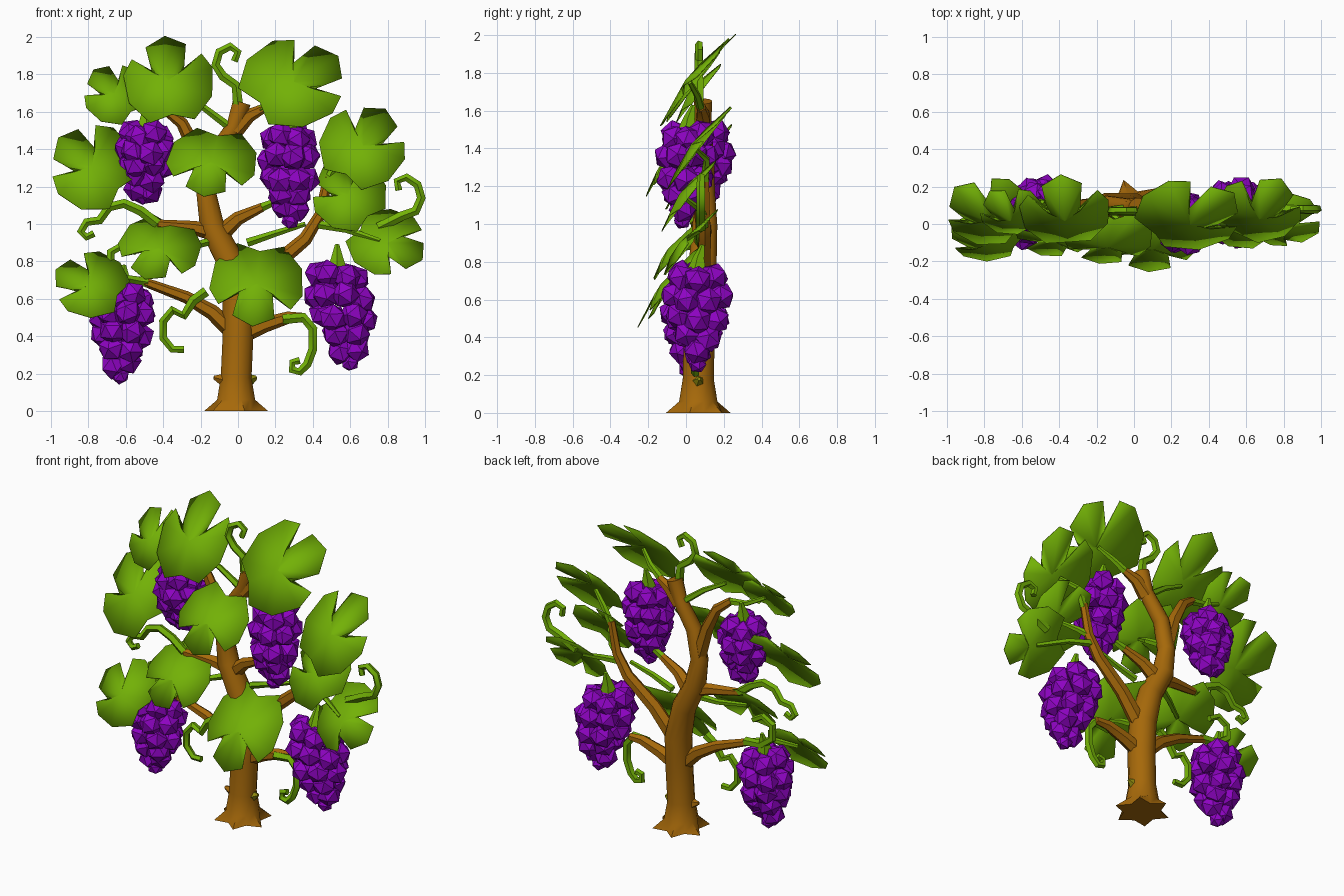
import bpy, bmesh, math, random
from mathutils import Vector, Matrix, Euler

random.seed(4)

def material(name, col):
    m = bpy.data.materials.new(name)
    m.diffuse_color = (*col, 1)
    return m

BARK = material("bark brown", (0.38, 0.14, 0.003))
LEAF = material("leaf green", (0.17, 0.44, 0.002))
GRAPE = material("grape purple", (0.27, 0.001, 0.54))
BUD = material("bud olive", (0.27, 0.25, 0.004))

def finish(name, bm, mat, smooth=None):
    bmesh.ops.recalc_face_normals(bm, faces=bm.faces)
    me = bpy.data.meshes.new(name)
    bm.to_mesh(me)
    bm.free()
    me.materials.append(mat)
    ob = bpy.data.objects.new(name, me)
    bpy.context.collection.objects.link(ob)
    if smooth:
        bpy.ops.object.select_all(action='DESELECT')
        ob.select_set(True)
        bpy.context.view_layer.objects.active = ob
        bpy.ops.object.shade_smooth_by_angle(angle=math.radians(smooth))
    return ob

def tube(name, pts, radii, mat, sides=6, star=0.0):
    """Low-poly tube along points; star makes the first ring root-like."""
    pts = [Vector(p) for p in pts]
    n = len(pts)
    bm = bmesh.new()
    rings, side = [], Vector((0, 1, 0))
    for i, p in enumerate(pts):
        d = (pts[min(i + 1, n - 1)] - pts[max(i - 1, 0)]).normalized()
        u = (side - d * side.dot(d)).normalized()
        v = d.cross(u)
        side = u
        t = i / (n - 1)
        r = radii[i] if len(radii) == n else radii[0] * (1 - t) + radii[1] * t
        ring = []
        for k in range(sides):
            a = math.tau * (k + 0.5) / sides
            s = r * (1 + star * (-1) ** k) if i == 0 else r
            ring.append(bm.verts.new(p + (u * math.cos(a) + v * math.sin(a)) * s))
        rings.append(ring)
    for a, b in zip(rings, rings[1:]):
        for k in range(sides):
            bm.faces.new((a[k], a[(k + 1) % sides], b[(k + 1) % sides], b[k]))
    bm.faces.new(rings[0])
    bm.faces.new(rings[-1])
    return finish(name, bm, mat, 50)

def flat(y, *xz):
    """Path of (x, z) points on a plane of constant y."""
    return [(x, y, z) for x, z in xz]

# Trunk with flared roots and cut top
tube("trunk",
     [(-0.01, 0.065, 0), (-0.01, 0.065, 0.06), (-0.01, 0.065, 0.18), (0, 0.07, 0.4),
      (0, 0.08, 0.6), (-0.05, 0.09, 0.82), (-0.14, 0.1, 0.99), (-0.17, 0.1, 1.17),
      (-0.13, 0.1, 1.36), (-0.02, 0.09, 1.52), (0.02, 0.09, 1.65)],
     [0.145, 0.105, 0.085, 0.085, 0.085, 0.075, 0.068, 0.055, 0.05, 0.045, 0.05],
     BARK, 12, 0.22)
# Pruned stubs and an olive bud low on the trunk
for i, (x, y, mat) in enumerate([(-0.13, 0.05, BARK), (0.1, 0.07, BUD)]):
    tube(f"trunk_stub_{i}", [(x * 0.4, 0.06 + (y - 0.06) * 0.4, 0.16), (x, y, 0.18)],
         [0.05, 0.01], mat, 5)

# Woody branches
branches = {
    "branch_low_right": [(0, 0.07, 0.4), (0.14, 0.07, 0.46), (0.27, 0.07, 0.5), (0.36, 0.07, 0.5)],
    "branch_low_left": [(0, 0.07, 0.4), (-0.14, 0.07, 0.53), (-0.28, 0.07, 0.61), (-0.5, 0.06, 0.69)],
    "branch_mid_right": [(0.02, 0.08, 0.58), (0.17, 0.09, 0.76), (0.36, 0.1, 0.92), (0.44, 0.1, 1.05), (0.48, 0.1, 1.25)],
    "branch_mid_left": [(-0.1, 0.1, 0.95), (-0.24, 0.08, 0.98), (-0.43, 0.05, 1.0)],
    "branch_upper_left": [(-0.17, 0.1, 1.2), (-0.23, 0.1, 1.4), (-0.3, 0.1, 1.54), (-0.39, 0.08, 1.61)],
    "branch_upper_right": [(-0.1, 0.1, 0.94), (0.0, 0.08, 1.03), (0.13, 0.06, 1.09)],
    "branch_top": [(-0.02, 0.09, 1.5), (0.06, 0.09, 1.58), (0.14, 0.08, 1.62)],
}
for name, pts in branches.items():
    tube(name, pts, [0.05, 0.024], BARK, 6)

# Curled tendrils
tendrils = {
    "tendril_top": (0.07, [(0, 1.64), (-0.01, 1.74), (-0.08, 1.79), (-0.12, 1.85), (-0.1, 1.92), (-0.04, 1.95), (0.0, 1.92), (-0.02, 1.87)]),
    "tendril_right": (0.08, [(0.75, 0.98), (0.87, 1.04), (0.95, 1.07), (0.98, 1.14), (0.96, 1.21), (0.9, 1.25), (0.85, 1.23), (0.86, 1.18)]),
    "tendril_low_right": (0.05, [(0.24, 0.49), (0.35, 0.5), (0.4, 0.44), (0.4, 0.33), (0.37, 0.25), (0.33, 0.21), (0.29, 0.22), (0.29, 0.26), (0.33, 0.27)]),
    "tendril_low_left": (0.03, [(-0.17, 0.64), (-0.24, 0.59), (-0.29, 0.51), (-0.35, 0.54), (-0.4, 0.48), (-0.4, 0.39), (-0.35, 0.33), (-0.29, 0.33)]),
    "tendril_mid_left": (0.05, [(-0.43, 1.0), (-0.52, 1.07), (-0.61, 1.11), (-0.69, 1.09), (-0.74, 1.02), (-0.81, 1.01), (-0.84, 0.96), (-0.81, 0.93), (-0.77, 0.95)]),
    "tendril_left_hook": (0.06, [(-0.48, 0.69), (-0.6, 0.7), (-0.68, 0.76), (-0.68, 0.85), (-0.61, 0.89), (-0.54, 0.85)]),
}
for name, (y, xz) in tendrils.items():
    tube(name, flat(y, *xz), [0.028, 0.02], LEAF, 5)

# Leaf outline: right half from tip to base, mirrored
half = [(0, 1.03), (0.45, 0.8), (0.36, 0.22), (0.78, 0.55), (1.0, 0.2), (0.93, -0.45), (0.5, -0.95)]
outline = half + [(0.0, -0.8)] + [(-x, z) for x, z in half[:0:-1]]

# name: centre x, y, z, half width, half height, turn in degrees
leaves = {
    "top_left": (-0.37, 0.05, 1.77, 0.24, 0.23, 5),
    "top_outer_left": (-0.66, 0.05, 1.70, 0.17, 0.16, 40),
    "top_right": (0.3, 0.03, 1.76, 0.28, 0.235, -55),
    "left": (-0.78, 0.05, 1.31, 0.23, 0.23, 50),
    "centre": (-0.14, -0.09, 1.33, 0.24, 0.18, 170),
    "right": (0.67, 0.06, 1.42, 0.23, 0.22, -30),
    "mid_right": (0.59, 0.0, 1.16, 0.2, 0.19, 40),
    "low_right": (0.8, 0.0, 0.9, 0.21, 0.175, -120),
    "mid_left": (-0.42, -0.06, 0.87, 0.22, 0.17, 160),
    "low_left": (-0.79, -0.08, 0.68, 0.2, 0.175, 65),
    "low_centre": (0.1, -0.1, 0.68, 0.25, 0.22, 175),
}
SLOPE = 0.8  # leaves lean back towards their tops
for name, (cx, cy, cz, w, h, turn) in leaves.items():
    bm = bmesh.new()
    c, s = math.cos(math.radians(turn)), math.sin(math.radians(turn))
    mid = bm.verts.new((cx, cy - 0.035, cz))
    rim = []
    for u, v in outline:
        x, z = (u * c - v * s) * w, (u * s + v * c) * h
        dome = 0.055 * (u * u + v * v) - 0.035   # edges curl back
        rim.append(bm.verts.new((cx + x, cy + SLOPE * z + dome, cz + z)))
    for a, b in zip(rim, rim[1:] + rim[:1]):
        bm.faces.new((mid, a, b))
    ob = finish("leaf_" + name, bm, LEAF, 60)
    mod = ob.modifiers.new("thickness", "SOLIDIFY")
    mod.thickness = 0.005

# Leaf stalks from the wood to the back of each leaf
stalks = [((-0.02, 0.09, 1.5), (-0.18, 0.07, 1.62), (-0.33, 0.05, 1.7)),
          ((-0.37, 0.08, 1.6), (-0.5, 0.08, 1.62), (-0.62, 0.05, 1.68)),
          ((0.12, 0.08, 1.61), (0.22, 0.06, 1.68), (0.3, 0.02, 1.75)),
          ((-0.16, 0.1, 1.2), (-0.08, 0.02, 1.24), (-0.13, -0.1, 1.32)),
          ((0.48, 0.1, 1.23), (0.53, 0.11, 1.34), (0.63, 0.05, 1.4)),
          ((0.44, 0.1, 1.05), (0.5, 0.07, 1.08), (0.57, -0.01, 1.14)),
          ((0.42, 0.1, 1.0), (0.58, 0.07, 0.97), (0.76, -0.01, 0.91)),
          ((-0.1, 0.1, 0.92), (-0.25, 0.03, 0.88), (-0.4, -0.07, 0.86)),
          ((-0.5, 0.06, 0.69), (-0.65, 0.0, 0.72), (-0.77, -0.08, 0.68)),
          ((0.03, 0.08, 0.58), (0.1, 0.0, 0.62), (0.1, -0.1, 0.67)),
          ((0.13, 0.06, 1.09), (0.2, 0.05, 1.12), (0.28, 0.04, 1.18)),
          ((0.05, 0.07, 0.9), (0.2, 0.06, 0.95), (0.36, 0.07, 1.0))]
for i, pts in enumerate(stalks):
    tube(f"leaf_stalk_{i}", pts, [0.024, 0.013], LEAF, 5)

def cluster(name, top, tip, width):
    """Grape bunch: rings of large faceted berries narrowing to the tip."""
    top, tip = Vector(top), Vector(tip)
    bm = bmesh.new()
    def berry(p, r):
        rot = Euler([random.uniform(0, 6) for _ in range(3)]).to_matrix().to_4x4()
        bmesh.ops.create_icosphere(bm, subdivisions=1, radius=r,
                                   matrix=Matrix.Translation(p) @ rot)
    layers = [(0.0, 0.8, 6), (0.24, 1.0, 7), (0.47, 0.88, 6), (0.68, 0.6, 4), (0.85, 0.32, 2)]
    for i, (t, f, n) in enumerate(layers):
        c = top.lerp(tip, t)
        if i == 0:
            berry(c, 0.075)
        for k in range(n):
            a = math.tau * (k + 0.5 * (i % 2)) / n
            R = (width - 0.068) * f
            berry(c + Vector((R * math.cos(a), R * math.sin(a), random.uniform(-0.02, 0.02))), 0.077)
    berry(tip, 0.05)
    finish(name, bm, GRAPE)
    # green cap and stem above the bunch
    tube(name + "_stem", [top + Vector((0, 0, 0.02)), top + Vector((0, 0.01, 0.1)),
                          top + Vector((0, 0.03, 0.17))], [0.06, 0.033, 0.012], LEAF, 5)

# Grape bunches: top berry centre, tip berry centre, half width
cluster("grapes_upper_left", (-0.49, 0.09, 1.47), (-0.51, 0.12, 1.15), 0.165)
cluster("grapes_upper_right", (0.27, 0.01, 1.46), (0.28, -0.02, 1.02), 0.17)
cluster("grapes_low_right", (0.53, 0.06, 0.72), (0.6, 0.06, 0.26), 0.195)
cluster("grapes_low_left", (-0.61, 0.04, 0.61), (-0.63, 0.03, 0.19), 0.18)
